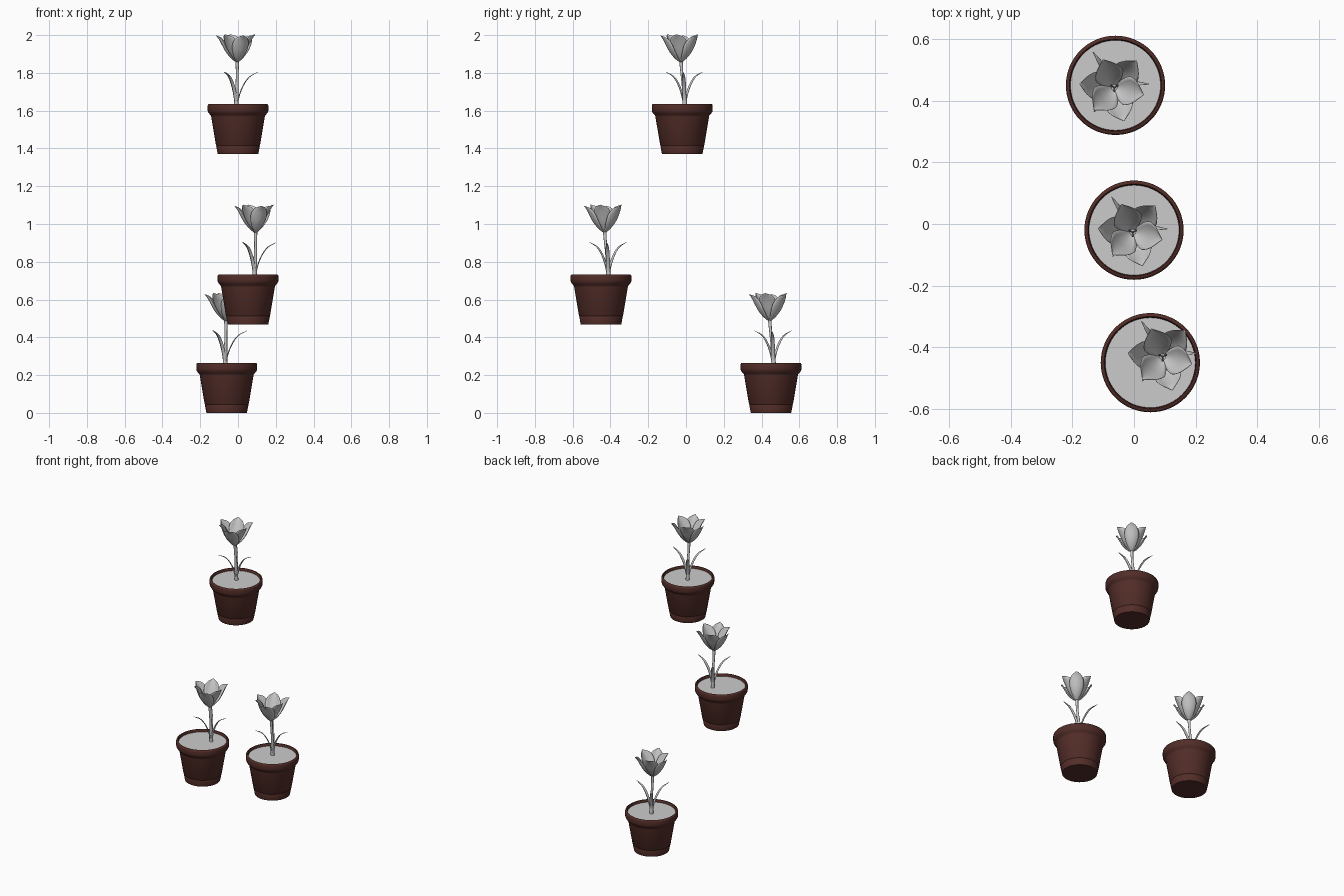
import bpy, math
from mathutils import Vector

if "Cube" in bpy.data.objects:
    bpy.data.objects.remove(bpy.data.objects["Cube"])


def grid_mesh(name, patches, closed=False, caps=False):
    """Mesh from patches; every patch is a list of equally long rows of points."""
    verts, faces = [], []
    for rows in patches:
        o, n = len(verts), len(rows[0])
        for row in rows:
            verts += [tuple(p) for p in row]
        for i in range(len(rows) - 1):
            for j in range(n if closed else n - 1):
                k = (j + 1) % n
                faces.append((o + i*n + j, o + i*n + k, o + (i+1)*n + k, o + (i+1)*n + j))
        if caps:
            faces.append(tuple(o + j for j in reversed(range(n))))
            faces.append(tuple(o + (len(rows)-1)*n + j for j in range(n)))
    me = bpy.data.meshes.new(name)
    me.from_pydata(verts, [], faces)
    me.validate()
    return me


def ring(r, z, n, x=0, y=0):
    return [(x + r*math.cos(2*math.pi*j/n), y + r*math.sin(2*math.pi*j/n), z) for j in range(n)]


def sample(pts, t):
    """Catmull-Rom interpolation through tuples, t in 0..1."""
    f = t * (len(pts) - 1)
    i = min(int(f), len(pts) - 2)
    u = f - i
    p1, p2 = Vector(pts[i]), Vector(pts[i+1])
    p0 = Vector(pts[i-1]) if i > 0 else 2*p1 - p2
    p3 = Vector(pts[i+2]) if i + 2 < len(pts) else 2*p2 - p1
    return 0.5*(2*p1 + (p2-p0)*u + (2*p0-5*p1+4*p2-p3)*u*u + (3*p1-p0-3*p2+p3)*u**3)


def blade(angle, path, cup, base, nl=16, nw=8):
    """Cupped strip along a path of (radius, height, half width), turned about z."""
    a = math.radians(angle)
    out, side = Vector((math.cos(a), math.sin(a), 0)), Vector((-math.sin(a), math.cos(a), 0))
    rows = []
    for i in range(nl + 1):
        t = i / nl
        r, z, w = sample(path, t)
        r2, z2, _ = sample(path, min(t + .02, 1)) - sample(path, max(t - .02, 0))
        inward = (Vector((0, 0, r2)) - out*z2).normalized()
        w = max(w, 0.0006)
        rows.append([Vector(base) + out*r + Vector((0, 0, z)) + side*w*v + inward*cup*w*v*v
                     for v in [2*j/nw - 1 for j in range(nw + 1)]])
    return rows


# Terracotta pot: lathe profile running outside then inside
pot_profile = [(.107, 0), (.1155, .043), (.1145, .045), (.117, .049), (.142, .198), (.143, .203),
               (.147, .208), (.155, .217), (.160, .226), (.161, .235), (.161, .256),
               (.159, .262), (.155, .265), (.150, .265), (.147, .261), (.145, .238)]
pot_mesh = grid_mesh("pot", [[ring(r, z, 64) for r, z in pot_profile]], True, True)
clay = bpy.data.materials.new("clay")
clay.diffuse_color = (.085, .026, .021, 1)
clay.use_nodes = True
clay.node_tree.nodes["Principled BSDF"].inputs["Base Color"].default_value = clay.diffuse_color
pot_mesh.materials.append(clay)

# Soil disc
soil_mesh = grid_mesh("soil", [[ring(.147, .240, 64), ring(.147, .249, 64)]], True, True)

# Stem: swollen sheath at the foot, gentle lean
stem_path = [(-.008, .014, .24, .012), (-.008, .012, .30, .0115), (-.005, .006, .36, .0085),
             (-.004, -.002, .43, .0075), (-.004, -.007, .50, .010)]
rows = []
for i in range(17):
    x, y, z, r = sample(stem_path, i/16)
    rows.append(ring(r, z, 12, x, y))
stem_mesh = grid_mesh("stem", [rows], True, True)

# Petals: three outer, three inner
outer = [(.004, -.006, .006), (.032, .016, .026), (.059, .048, .040), (.079, .083, .044),
         (.096, .115, .032), (.113, .137, .001)]
inner = [(.003, -.004, .006), (.024, .020, .027), (.045, .053, .042), (.063, .088, .047),
         (.081, .120, .034), (.098, .143, .001)]
bloom = (-.004, -.007, .491)
petal_mesh = grid_mesh("petals", [blade(a, outer, .42, bloom) for a in (50, 174, 286)] +
                       [blade(a, inner, .42, bloom) for a in (112, 228, 346)])

# Pistil and stamens in the bloom
parts = []
for k in range(4):
    a, d = math.radians(120*k + 30), (.012 if k else 0)
    parts.append([ring(r, z, 8, -.004 + d*s*math.cos(a), -.007 + d*s*math.sin(a))
                  for r, z, s in [(.002, .49, .2), (.002, .525, .8), (.004, .535, 1), (.001, .56, 1.1)]])
stamen_mesh = grid_mesh("stamens", parts, True, True)

# Arching grass-like leaves
leaf = [(.004, 0, .008), (.016, .062, .010), (.038, .118, .010), (.070, .163, .008), (.116, .190, .001)]
leaf_mesh = grid_mesh("leaves", [blade(a, leaf, .35, (-.008, .012, .245), 16, 4)
                                 for a in (-4, 124, 238)])

# Three potted flowers: pot position and plant offset inside the pot
pots = [((-.06, .45, 0), (0, 0)), ((.053, -.45, .468), (.044, .026)), ((0, -.02, 1.37), (0, 0))]
for n, (pos, off) in enumerate(pots, 1):
    for me in (pot_mesh, soil_mesh, stem_mesh, petal_mesh, stamen_mesh, leaf_mesh):
        ob = bpy.data.objects.new(f"{me.name}_{n}", me)
        bpy.context.collection.objects.link(ob)
        ob.location = pos
        if me not in (pot_mesh, soil_mesh):
            ob.location += Vector((off[0], off[1], 0))
        if me in (petal_mesh, leaf_mesh):
            mod = ob.modifiers.new("thickness", 'SOLIDIFY')
            mod.thickness, mod.offset = .0015, 0

# Smooth shading with sharp edges kept
for me in (pot_mesh, soil_mesh, stem_mesh, petal_mesh, stamen_mesh, leaf_mesh):
    me.shade_smooth()
    me.set_sharp_from_angle(angle=math.radians(40))
